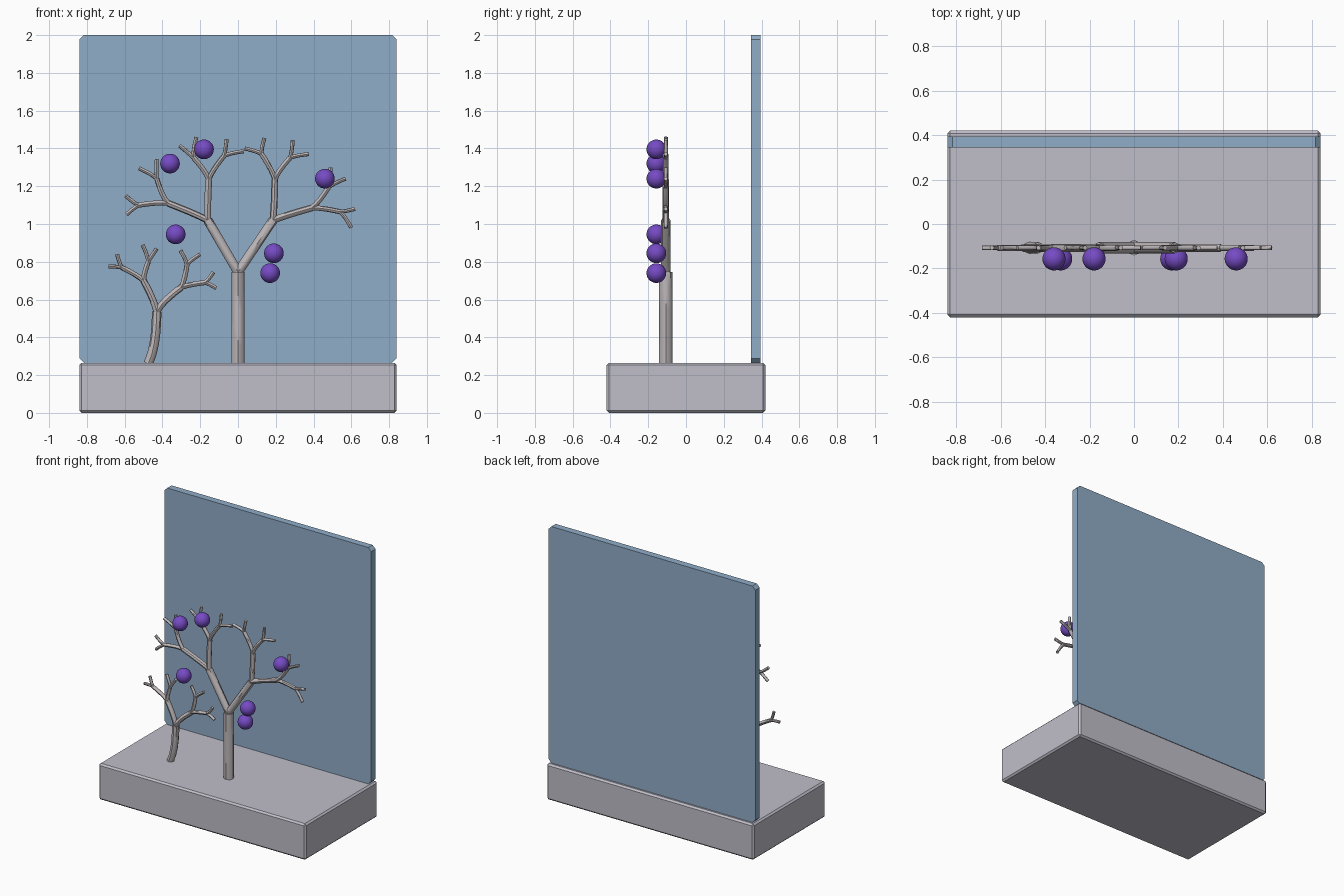
import bpy, bmesh, math
from mathutils import Vector

if "Cube" in bpy.data.objects:
    bpy.data.objects.remove(bpy.data.objects["Cube"])


def material(name, rgb):
    m = bpy.data.materials.new(name)
    m.diffuse_color = (*rgb, 1)
    m.use_nodes = True
    m.node_tree.nodes["Principled BSDF"].inputs["Base Color"].default_value = m.diffuse_color
    return m


GREY = material("stone grey", (0.53, 0.52, 0.59))
BARK = material("pale bark", (0.52, 0.48, 0.49))
BLUE = material("sky blue", (0.28, 0.42, 0.58))
PURPLE = material("fruit purple", (0.18, 0.07, 0.55))
TREE_Y = -0.107


def box(name, lo, hi, mat, cut, edge_rule):
    """Box with the edges chosen by edge_rule(direction) chamfered."""
    bm = bmesh.new()
    bmesh.ops.create_cube(bm, size=1)
    lo, hi = Vector(lo), Vector(hi)
    for v in bm.verts:
        v.co = Vector([l + (c + 0.5) * (h - l) for c, l, h in zip(v.co, lo, hi)])
    edges = [e for e in bm.edges if edge_rule((e.verts[1].co - e.verts[0].co).normalized())]
    bmesh.ops.bevel(bm, geom=edges, offset=cut, segments=1, affect='EDGES')
    mesh = bpy.data.meshes.new(name)
    bm.to_mesh(mesh)
    bm.free()
    mesh.materials.append(mat)
    obj = bpy.data.objects.new(name, mesh)
    bpy.context.collection.objects.link(obj)
    return obj


# Plinth with softened edges, and back panel with clipped corners
box("base", (-0.84, -0.42, 0), (0.84, 0.42, 0.265), GREY, 0.012, lambda d: True)
box("back_panel", (-0.84, 0.345, 0.265), (0.84, 0.395, 2.0), BLUE, 0.024,
    lambda d: abs(d.y) > 0.9)


def at(p):
    return Vector((p[0], TREE_Y, p[1]))


def grow(curve, start, node, level, radii, heading, bends):
    """Add one limb, then its children. A node is (end point, child, child)."""
    end = at(node[0])
    run = end - start
    spline = curve.splines.new('BEZIER')
    spline.bezier_points.add(1)
    a, b = spline.bezier_points
    for p in (a, b):
        p.handle_left_type = p.handle_right_type = 'FREE'
        p.radius = radii[level]
    lead = (run / 3).lerp(heading * run.length / 3, bends[level])
    a.co, a.handle_right, a.handle_left = start, start + lead, start - lead
    tail = (end - (start + lead)) / 2
    b.co, b.handle_left, b.handle_right = end, end - tail, end + tail
    spline.resolution_u = 5
    for child in node[1:]:
        grow(curve, end, child, level + 1, radii, tail.normalized(), bends)


def tree(name, root, node, radii, heading, bends):
    curve = bpy.data.curves.new(name, 'CURVE')
    curve.dimensions = '3D'
    curve.bevel_depth = 1.0
    curve.bevel_resolution = 2
    curve.use_fill_caps = True
    grow(curve, at(root), node, 0, radii, Vector(heading).normalized(), bends)
    curve.materials.append(BARK)
    obj = bpy.data.objects.new(name, curve)
    bpy.context.collection.objects.link(obj)
    bpy.ops.object.select_all(action='DESELECT')
    obj.select_set(True)
    bpy.context.view_layer.objects.active = obj
    bpy.ops.object.convert(target='MESH')
    bpy.ops.object.shade_smooth_by_angle(angle=math.radians(45))


def fork(p, tip_a, tip_b):
    return (p, (tip_a,), (tip_b,))


# Large tree: trunk, two limbs, four boughs, eight branches, sixteen twigs
left = ((-0.16, 1.02),
        ((-0.37, 1.11),
         fork((-0.43, 1.24), (-0.43, 1.345), (-0.525, 1.295)),
         fork((-0.525, 1.10), (-0.595, 1.15), (-0.59, 1.05))),
        ((-0.155, 1.235),
         fork((-0.235, 1.35), (-0.22, 1.46), (-0.31, 1.415)),
         fork((-0.075, 1.36), (-0.06, 1.45), (0.03, 1.385))))
right = ((0.185, 1.02),
         ((0.195, 1.235),
          fork((0.125, 1.37), (0.035, 1.40), (0.14, 1.455)),
          fork((0.275, 1.35), (0.29, 1.445), (0.375, 1.37))),
         ((0.39, 1.085),
          fork((0.48, 1.195), (0.49, 1.30), (0.57, 1.24)),
          fork((0.54, 1.065), (0.62, 1.08), (0.60, 0.98))))
tree("large_tree", (0, 0.26), ((0, 0.745), left, right),
     (0.035, 0.025, 0.018, 0.0135, 0.0105), (0, 0, 1), (0, 0, 0.1, 0.4, 0.3))

# Small tree: leaning trunk, two limbs, four branches, eight twigs
small = ((-0.43, 0.535),
         ((-0.50, 0.70),
          fork((-0.475, 0.80), (-0.505, 0.89), (-0.43, 0.87)),
          fork((-0.615, 0.77), (-0.685, 0.775), (-0.64, 0.84))),
         ((-0.30, 0.665),
          fork((-0.27, 0.785), (-0.305, 0.86), (-0.20, 0.84)),
          fork((-0.175, 0.69), (-0.13, 0.745), (-0.115, 0.66))))
tree("small_tree", (-0.475, 0.26), small,
     (0.025, 0.018, 0.0135, 0.0105), (0.45, 0, 1), (1, 0.4, 0.3, 0.3))

# Round fruit in front of the branches
for i, (x, z) in enumerate([(-0.36, 1.32), (-0.18, 1.395), (0.46, 1.24),
                            (-0.33, 0.945), (0.19, 0.845), (0.17, 0.74)]):
    bpy.ops.mesh.primitive_uv_sphere_add(segments=32, ring_count=16, radius=0.052,
                                         location=(x, -0.157, z))
    fruit = bpy.context.object
    fruit.name = f"fruit_{i + 1}"
    fruit.data.materials.append(PURPLE)
    bpy.ops.object.shade_smooth()
